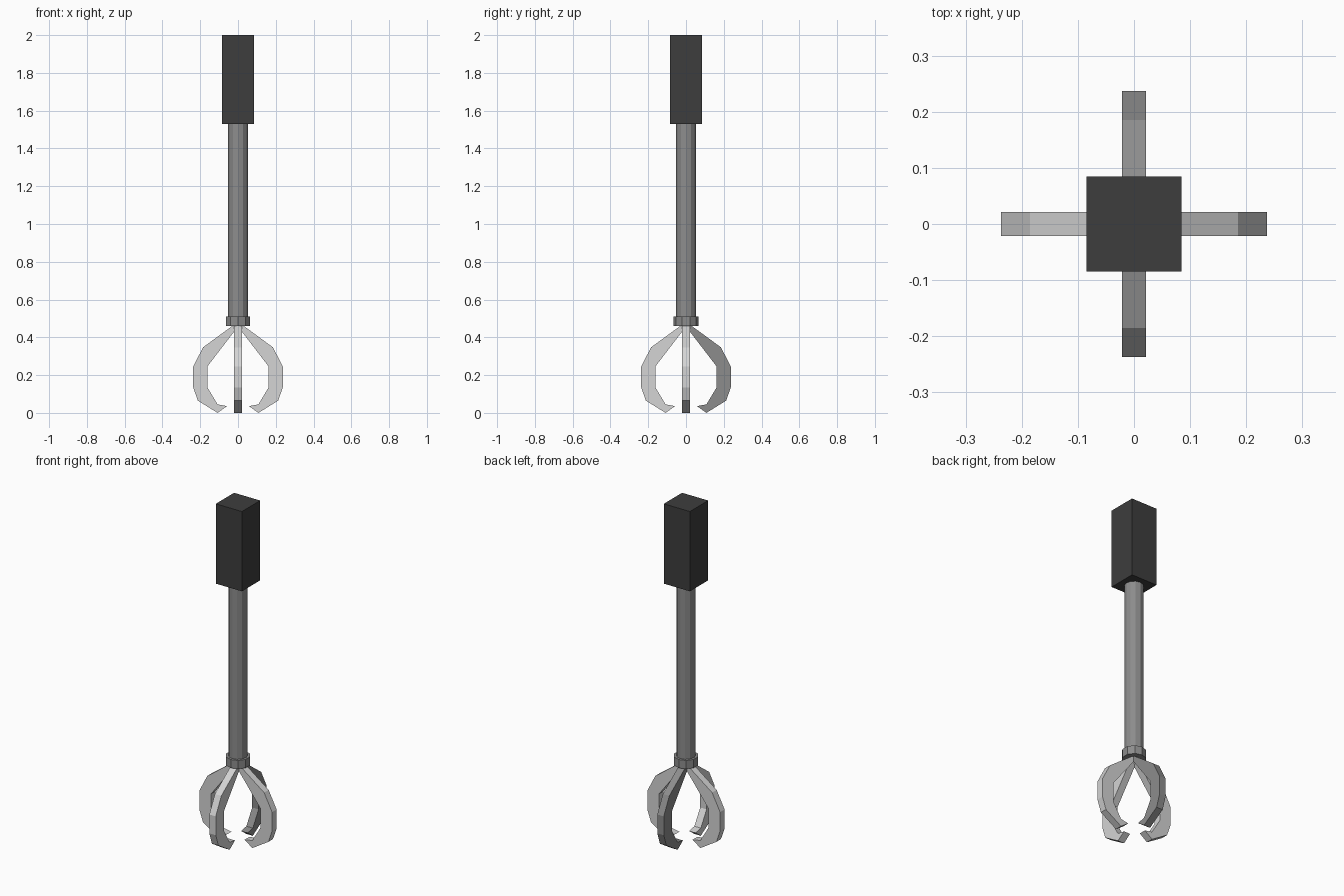
import bpy, bmesh, math
from mathutils import Matrix

if "Cube" in bpy.data.objects:
    bpy.data.objects.remove(bpy.data.objects["Cube"], do_unlink=True)


def material(name, v):
    m = bpy.data.materials.new(name)
    m.use_nodes = True
    m.diffuse_color = (v, v, v, 1)
    m.node_tree.nodes["Principled BSDF"].inputs["Base Color"].default_value = (v, v, v, 1)
    return m


light = material("light grey", 0.66)
mid = material("mid grey", 0.265)
dark = material("dark grey", 0.047)


def finish(name, bm, mat):
    bmesh.ops.recalc_face_normals(bm, faces=bm.faces)
    me = bpy.data.meshes.new(name)
    bm.to_mesh(me)
    bm.free()
    me.materials.append(mat)
    ob = bpy.data.objects.new(name, me)
    bpy.context.collection.objects.link(ob)
    return ob


def cylinder(name, sides, radius, z0, z1, mat, turn=0.0):
    bm = bmesh.new()
    place = Matrix.Translation((0, 0, (z0 + z1) / 2)) @ Matrix.Rotation(turn, 4, 'Z')
    bmesh.ops.create_cone(bm, cap_ends=True, segments=sides, radius1=radius,
                          radius2=radius, depth=z1 - z0, matrix=place)
    return finish(name, bm, mat)


# Square handle
bm = bmesh.new()
bmesh.ops.create_cube(bm, size=1, matrix=Matrix.Translation((0, 0, 1.765))
                      @ Matrix.Diagonal((0.17, 0.17, 0.47, 1)))
finish("handle", bm, dark)

# Shaft and the collar at its lower end
cylinder("shaft", 12, 0.052, 0.50, 1.54, mid)
cylinder("collar", 10, 0.067, 0.46, 0.51, mid)

# Curved claws: one flat profile, extruded and turned about the axis
OUTER = [(0.028, 0.462), (0.185, 0.347), (0.237, 0.246), (0.237, 0.135),
         (0.213, 0.065), (0.108, 0.0)]
INNER = [(0.058, 0.036), (0.108, 0.045), (0.162, 0.135), (0.162, 0.246), (0.0, 0.457)]
HALF = 0.021


def claw(name, angle, mat):
    bm = bmesh.new()
    face = bm.faces.new([bm.verts.new((r, -HALF, z)) for r, z in OUTER + INNER])
    ext = bmesh.ops.extrude_face_region(bm, geom=[face], use_keep_orig=True)
    moved = [g for g in ext["geom"] if isinstance(g, bmesh.types.BMVert)]
    bmesh.ops.translate(bm, verts=moved, vec=(0, 2 * HALF, 0))
    bmesh.ops.rotate(bm, verts=bm.verts, matrix=Matrix.Rotation(angle, 3, 'Z'))
    finish(name, bm, mat)


for i, (side, mat) in enumerate([("left", light), ("back", mid),
                                 ("right", light), ("front", light)]):
    claw(side + "_claw", i * math.pi / 2, mat)
